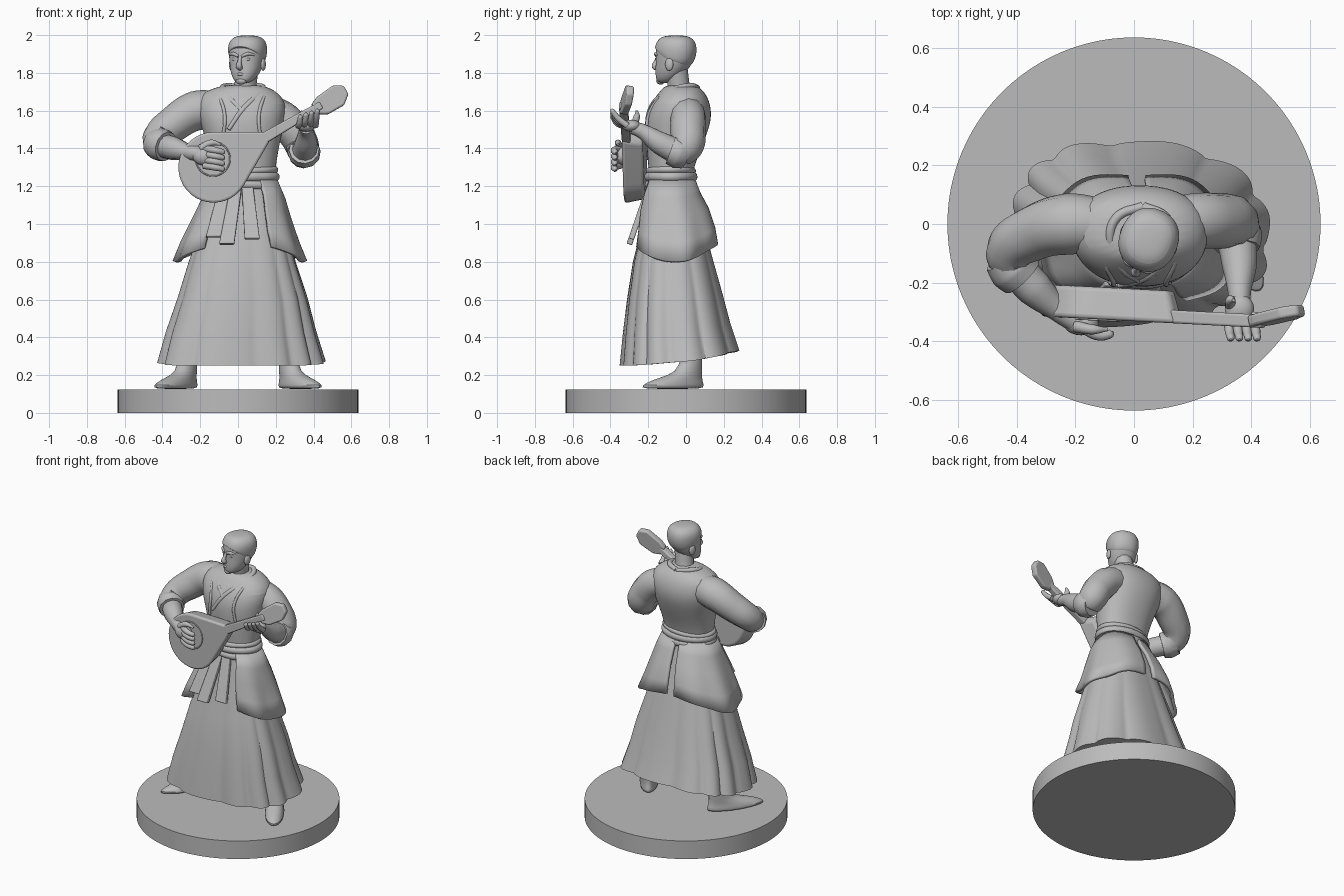
import bpy, bmesh
from math import sin, cos, pi, radians, copysign
from mathutils import Vector, Matrix

if "Cube" in bpy.data.objects:
    bpy.data.objects.remove(bpy.data.objects["Cube"])

CM = 0.01  # part tables are written in hundredths of a unit
stone = bpy.data.materials.new("stone grey")
stone.use_nodes = True
GREY = (0.5, 0.5, 0.5, 1)
stone.diffuse_color = GREY
stone.node_tree.nodes["Principled BSDF"].inputs["Base Color"].default_value = GREY


def select_only(obj):
    bpy.ops.object.select_all(action='DESELECT')
    obj.select_set(True)
    bpy.context.view_layer.objects.active = obj


def finish(name, bm, angle=35, subsurf=0, thick=0, bevel=0, matrix=None):
    bmesh.ops.recalc_face_normals(bm, faces=bm.faces)
    mesh = bpy.data.meshes.new(name)
    bm.to_mesh(mesh)
    bm.free()
    mesh.materials.append(stone)
    obj = bpy.data.objects.new(name, mesh)
    bpy.context.collection.objects.link(obj)
    if matrix:
        obj.matrix_world = matrix
    select_only(obj)
    bpy.ops.object.shade_smooth_by_angle(angle=radians(angle))
    if thick:
        mod = obj.modifiers.new("thickness", 'SOLIDIFY')
        mod.thickness, mod.offset = thick * CM, 0
    if bevel:
        mod = obj.modifiers.new("round edges", 'BEVEL')
        mod.width, mod.segments = bevel * CM, 3
    if subsurf:
        obj.modifiers.new("smooth", 'SUBSURF').levels = subsurf


def loft(name, stations, cols=24, warp=None, arc=None, square=1.0, **opts):
    """Stack elliptical stations (z, x, y, rx, ry); an arc gives an open sheet."""
    bm = bmesh.new()
    rows = []
    start, end = arc or (0, 360)
    count = cols + 1 if arc else cols
    for i, (z, x, y, rx, ry) in enumerate(stations):
        row = []
        for j in range(count):
            t = radians(start + (end - start) * j / cols)
            c, s = (copysign(abs(f) ** square, f) for f in (cos(t), sin(t)))
            p = Vector((x + rx * c, y + ry * s, z))
            if warp:
                p = warp(p, t, i / (len(stations) - 1), Vector((x, y, z)))
            row.append(bm.verts.new(p * CM))
        rows.append(row)
    for low, high in zip(rows, rows[1:]):
        for j in range(cols):
            k = (j + 1) % count
            bm.faces.new((low[j], low[k], high[k], high[j]))
    if not arc:
        bm.faces.new(rows[0])
        bm.faces.new(rows[-1])
    finish(name, bm, **opts)


def tube(name, points, cyclic=False, matrix=None):
    """Smooth round limb or cord through (x, y, z, radius) points."""
    curve = bpy.data.curves.new(name, 'CURVE')
    curve.dimensions = '3D'
    curve.bevel_depth, curve.bevel_resolution = CM, 4
    curve.use_fill_caps, curve.resolution_u = True, 8
    spline = curve.splines.new('BEZIER')
    spline.bezier_points.add(len(points) - 1)
    spline.use_cyclic_u = cyclic
    for bp, (x, y, z, r) in zip(spline.bezier_points, points):
        bp.co, bp.radius = Vector((x, y, z)) * CM, r
        bp.handle_left_type = bp.handle_right_type = 'AUTO'
    obj = bpy.data.objects.new(name, curve)
    bpy.context.collection.objects.link(obj)
    curve.materials.append(stone)
    if matrix:
        obj.matrix_world = matrix
    select_only(obj)
    bpy.ops.object.convert(target='MESH')
    bpy.ops.object.shade_smooth_by_angle(angle=radians(45))


def blob(name, center, radii, matrix=None):
    bm = bmesh.new()
    place = Matrix.Translation(Vector(center) * CM) @ Matrix.Diagonal(Vector(radii) * CM).to_4x4()
    bmesh.ops.create_uvsphere(bm, u_segments=20, v_segments=12, radius=1, matrix=place)
    finish(name, bm, angle=60, matrix=matrix)


def plate(name, outline, depth, matrix, bevel=0, taper=1.0):
    """Extrude a flat outline (u, v) backwards along +y, tapering to the back."""
    bm = bmesh.new()
    face = bm.faces.new([bm.verts.new(Vector((u, 0, v)) * CM) for u, v in outline])
    new = bmesh.ops.extrude_face_region(bm, geom=[face])["geom"]
    for vert in (g for g in new if isinstance(g, bmesh.types.BMVert)):
        vert.co = vert.co * taper + Vector((0, depth * CM, 0))
    finish(name, bm, bevel=bevel, matrix=matrix)


def ellipse(x, y, z, rx, ry, r, tilt=0, n=12):
    angles = [2 * pi * i / n for i in range(n)]
    return [(x + rx * cos(a), y + ry * sin(a), z + tilt * cos(a), r) for a in angles]


# Round base
loft("base", [(0, 0, 0, 63.7, 63.7), (12.5, 0, 0, 63.7, 63.7)], cols=96)

# Shoes, toes turned outwards
for side, label in ((1, "left"), (-1, "right")):
    place = Matrix.Translation((side * .265, .03, 0)) @ Matrix.Rotation(radians(side * 33), 4, 'Z')
    loft(label + "_shoe", [(12.5, 0, -12, 6, 19.5), (14.5, 0, -12, 6.3, 19.5), (17.5, 0, -9, 5.5, 15.5),
         (20, 0, -4, 5, 10), (24, 0, 0, 4.6, 6), (40, 0, 0, 5, 6)], matrix=place, subsurf=1)


# Pleated skirt with a hem that rises at the back
def pleats(p, t, k, c):
    fold = abs(sin(t * 6 + .9 * sin(t * 2 + 1))) ** .8 - .6
    scale = 1 + (1 - k) * (.075 * fold + .025 * sin(t * 3 + 2))
    lift = 2 * (1 + sin(t)) ** 2 * (1 - k) ** 2
    return Vector((c.x + (p.x - c.x) * scale, c.y + (p.y - c.y) * scale, p.z + lift))


loft("skirt", [(25, 1, -3.5, 43.5, 31), (42, 1, -5, 39, 28), (60, 2, -6, 34, 25), (80, 2, -7, 28, 21),
     (100, 3, -7, 22, 16), (122, 3, -8, 16, 11)], cols=144, warp=pleats, square=.8)


# Split overskirt, two flaps open at the front and back
def hem(p, t, k, c):
    drop = (1 - k) * (8 - 10 * abs(cos(t)) ** 2)
    scale = 1 + .035 * (1 - k) * sin(t * 7)
    return Vector((c.x + (p.x - c.x) * scale, c.y + (p.y - c.y) * scale, p.z + drop))


for label, arc in (("left", (-62, 86)), ("right", (94, 238))):
    loft(label + "_flap", [(82, 1, -6, 34, 22.5), (92, 1, -6, 30, 21), (104, 2, -7, 25, 18.5),
         (114, 3, -8, 21, 15), (123, 3, -8, 17, 12)], cols=40, warp=hem, arc=arc, thick=2, square=.9)

# Sash ends hanging in front
for i, (top, bottom, z) in enumerate(((-1, -6, 88), (5, 7.5, 91), (-7, -13, 92))):
    place = Matrix.Translation((0, -.21, 1.2)) @ Matrix.Rotation(radians(-19), 4, 'X')
    plate("sash_end_%d" % i, [(top - 3, 0), (top + 3, 0), (bottom + 4, z - 120), (bottom - 4, z - 120)],
          3, place, bevel=.6)

# Torso, wrapped sash and robe edges
loft("torso", [(120, 3, -8, 16, 11), (130, 3, -8, 17, 12), (142, 3, -6, 19, 15), (155, 2, -4, 23, 18),
     (164, 2, -3, 24, 16), (170, 1, -2, 20, 12), (174, 3, -3, 10, 8)], subsurf=2, square=.9)
for i, (z, r) in enumerate(((121, 2.4), (125, 2.6), (128, 1.8))):
    tube("sash_wrap_%d" % i, ellipse(3, -8, z, 16.5, 11.5, r, tilt=(i - 1) * .8), cyclic=True)
tube("collar_left", [(3, 6, 172, 1.6), (11, 2, 173, 1.6), (13, -7, 171, 1.6), (8, -15, 166, 1.6),
     (2, -19, 160, 1.5), (-5, -21, 150, 1)])
tube("collar_right", [(3, 6, 172, 1.6), (-6, 2, 173, 1.6), (-8, -7, 171, 1.6), (-4, -15, 166, 1.6),
     (2, -19, 160, 1.5)])
for side in (1, -1):
    tube("vest_edge", [(2 + side * 13, -2, 170, 1), (2 + side * 12, -12, 168, .9),
         (2 + side * 9, -20, 157, .9), (2 + side * 10, -20, 145, .9)])

# Right arm, strumming
tube("right_sleeve", [(-8, -1, 161, 9), (-22, 0, 160, 10.5), (-34, -3, 153, 9.5), (-42, -9, 145.5, 8.5),
     (-41, -14, 142, 8)])
tube("right_cuff", [(-44, -11, 143, 7.8), (-41, -15, 142, 8.8), (-38, -18, 141, 8)])
tube("right_forearm", [(-42, -13, 142, 6.5), (-34, -22, 140, 6.3), (-26, -29, 138, 4.2), (-20, -33, 137, 4)])
blob("right_palm", (-18, -34, 136), (6, 4, 5))
for i in range(4):
    z = 140 - i * 3
    tube("right_finger_%d" % i, [(-18, -35, z, 1.9), (-12, -38, z - 1, 1.8), (-8, -37.5, z - 2, 1.5),
         (-7, -37, z - 2.5, .4)])
tube("right_thumb", [(-20, -35, 140, 2), (-14, -36, 143, 1.7), (-9, -36, 142, .6)])

# Left arm, holding the neck
tube("left_sleeve", [(8, -1, 159, 9), (21, 1, 157, 9.5), (29, 1, 150, 9.5), (34, 0, 141, 9),
     (34, -4, 138, 8)])
tube("left_cuff", [(34, 0, 136.5, 7.5), (35, -4, 138, 8.8), (35, -8, 139.5, 8)])
tube("left_forearm", [(35, -4, 138, 7), (36, -14, 143, 6), (36, -23, 149, 4), (36, -28, 151, 3.5)])
blob("left_palm", (36, -29, 152), (5, 5, 3.2))
for i in range(4):
    x = 32 + i * 3
    tube("left_finger_%d" % i, [(x, -31, 152, 1.7), (x + .5, -36, 153 + i, 1.6), (x + 1, -39, 157 + i, 1.3),
         (x + 1, -39.5, 158 + i, .4)])
tube("left_thumb", [(33, -28, 152, 2), (33, -26, 157, 1.7), (34, -26, 160, .6)])

# Lute, laid out along its neck, with a bowl that narrows to the back
lute = (Matrix.Translation((-.13, -.325, 1.3)) @ Matrix.Rotation(radians(-3), 4, 'Z')
        @ Matrix.Rotation(radians(-30), 4, 'Y'))
round_end = [(19 * cos(radians(a)), 19 * sin(radians(a))) for a in range(60, 301, 10)]
plate("lute_body", [(33, 3)] + round_end + [(33, -3)], 11, lute, bevel=1.5, taper=.88)
plate("lute_neck", [(26, -3), (66, -2), (66, 2), (26, 3)], 4.5, lute, bevel=.8)
head_tilt = lute @ Matrix.Translation((.62, 0, 0)) @ Matrix.Rotation(radians(14), 4, 'Z')
plate("lute_headstock", [(0, -3), (5, -6), (15, -6), (20, -2), (20, 3), (15, 6), (5, 5), (0, 3)],
      4, head_tilt, bevel=1)
tube("sound_hole_ring", [(r * 9 + 2, -.1, z * 9 + 4, .4) for r, z in
     ((cos(a * pi / 6), sin(a * pi / 6)) for a in range(12))], cyclic=True, matrix=lute)

# Head, turned a little to its right
turned = Matrix.Translation((.05, -.055, 0)) @ Matrix.Rotation(radians(-22), 4, 'Z')
tube("neck", [(3, -3, 166, 6.8), (4, -4, 174, 6), (5, -5, 182, 6)])
skull = [(174.5, 0, -6.5, 3.4, 3.2), (177, 0, -4.5, 6, 6.3), (181, 0, -2.5, 8, 8.3), (186, 0, -.5, 9, 10),
         (191, 0, 0, 9.7, 10.6), (195, 0, 0, 9.4, 10), (198, 0, 0, 7.3, 8.2), (199.3, 0, 0, 3.5, 4)]
loft("head", skull, subsurf=2, matrix=turned, square=.9)


def hairline(p, t, k, c):
    lowest = 187 - 7 * sin(t)
    return Vector((p.x, p.y, max(p.z, lowest)))


loft("hair", [(z + .6, x, y + .2, rx + .5, ry + .5) for z, x, y, rx, ry in skull[2:]], cols=32,
     warp=hairline, subsurf=2, matrix=turned, square=.9)
tube("nose", [(0, -10, 189, .8), (0, -11.2, 186, 1.1), (0, -11.8, 183.5, 1.7), (0, -10, 182.5, 1.4)], matrix=turned)
tube("mouth", [(-3, -9, 179, .4), (0, -10.5, 179.3, .9), (3, -9, 179, .4)], matrix=turned)
blob("chin", (0, -8.6, 175.8), (3, 2.2, 2), turned)
for side, label in ((1, "left"), (-1, "right")):
    blob(label + "_ear", (side * 9, 0, 184.5), (1.2, 2.3, 3.4), turned)
    blob(label + "_eye", (side * 3.6, -9.2, 187.2), (1.7, .8, .8), turned)
    tube(label + "_brow", [(side, -10.2, 188.8, .8), (side * 4, -9.7, 190, 1), (side * 7, -7.3, 189.5, .5)], matrix=turned)
